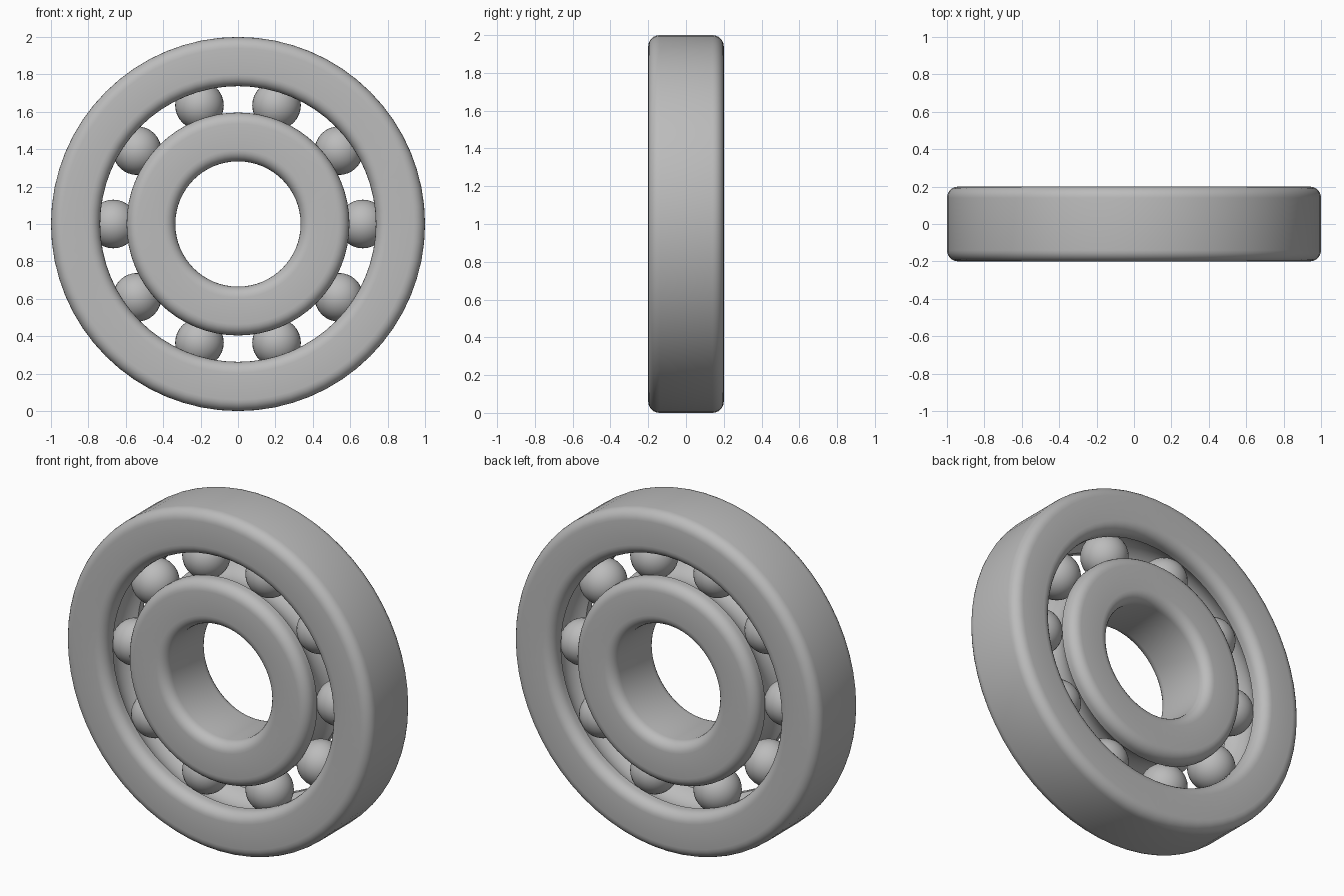
import bpy, bmesh
from math import sin, cos, pi, tau, acos

HALF_WIDTH = 0.2
FILLET = 0.06
PITCH = 0.667        # radius of the circle of ball centres
BALL = 0.13
GROOVE = 0.133
BALLS = 10
SEGMENTS = 64

if "Cube" in bpy.data.objects:
    bpy.data.objects.remove(bpy.data.objects["Cube"])

steel = bpy.data.materials.new("steel grey")
steel.use_nodes = True
colour = (0.5, 0.5, 0.5, 1)
steel.diffuse_color = colour
steel.node_tree.nodes["Principled BSDF"].inputs["Base Color"].default_value = colour


def arc(r, y, radius, start, end, steps):
    """Points (r, y) along an arc of the cross-section."""
    angles = [start + (end - start) * i / steps for i in range(steps + 1)]
    return [(r + radius * cos(a), y + radius * sin(a)) for a in angles]


def ring_profile(plain, grooved):
    """Rounded rectangle with a ball groove on the side facing the balls."""
    side = 1 if grooved > plain else -1
    inner, outer = min(plain, grooved), max(plain, grooved)
    middle, half = (inner + outer) / 2, (outer - inner) / 2 - FILLET
    points = []
    for k, (sr, sy) in enumerate([(1, 1), (-1, 1), (-1, -1), (1, -1)]):
        points += arc(middle + sr * half, sy * (HALF_WIDTH - FILLET),
                      FILLET, k * pi / 2, (k + 1) * pi / 2, 6)
        if (k == 1 and side < 0) or (k == 3 and side > 0):
            # groove, entered from one lip and left at the other
            reach = acos(abs(PITCH - grooved) / GROOVE)
            if side < 0:
                points += arc(PITCH, 0, GROOVE, reach, -reach, 12)
            else:
                points += arc(PITCH, 0, GROOVE, pi + reach, pi - reach, 12)
    return points


def make_object(name, bm):
    bmesh.ops.recalc_face_normals(bm, faces=bm.faces)
    mesh = bpy.data.meshes.new(name)
    bm.to_mesh(mesh)
    bm.free()
    mesh.materials.append(steel)
    obj = bpy.data.objects.new(name, mesh)
    bpy.context.collection.objects.link(obj)
    bpy.ops.object.select_all(action='DESELECT')
    obj.select_set(True)
    bpy.context.view_layer.objects.active = obj
    bpy.ops.object.shade_smooth_by_angle(angle=pi / 5)
    return obj


def make_ring(name, plain, grooved):
    bm = bmesh.new()
    profile = ring_profile(plain, grooved)
    loops = []
    for i in range(SEGMENTS):
        a = tau * i / SEGMENTS
        loops.append([bm.verts.new((r * cos(a), y, 1 + r * sin(a)))
                      for r, y in profile])
    n = len(profile)
    for i in range(SEGMENTS):
        here, there = loops[i], loops[(i + 1) % SEGMENTS]
        for j in range(n):
            k = (j + 1) % n
            bm.faces.new((here[j], here[k], there[k], there[j]))
    return make_object(name, bm)


# Inner and outer races
make_ring("outer_ring", 1.0, 0.737)
make_ring("inner_ring", 0.335, 0.596)

# Balls between the races
for i in range(BALLS):
    a = tau * i / BALLS
    bm = bmesh.new()
    bmesh.ops.create_uvsphere(bm, u_segments=32, v_segments=16, radius=BALL)
    ball = make_object(f"ball_{i + 1}", bm)
    ball.location = (PITCH * cos(a), 0, 1 + PITCH * sin(a))
